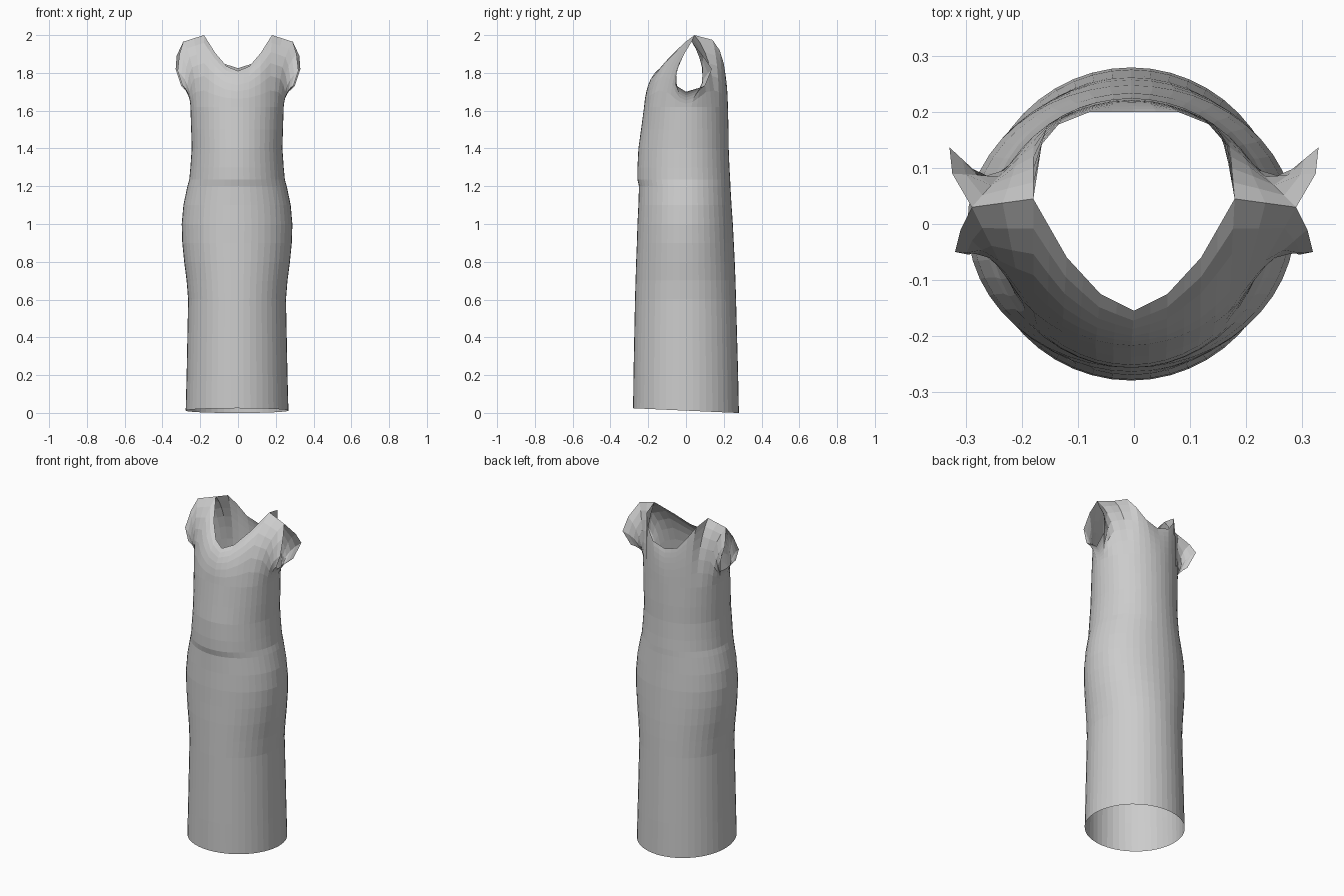
import bpy
import bmesh
from math import sin, cos, pi
from mathutils import Vector

default_cube = bpy.data.objects.get("Cube")
if default_cube:
    bpy.data.objects.remove(default_cube, do_unlink=True)

QUARTER = 12                # columns in a quarter turn
COLUMNS = 4 * QUARTER
CHEST = 1.62                # height where the yoke panels begin

# One plain fabric
fabric = bpy.data.materials.new("grey fabric")
fabric.use_nodes = True
fabric.diffuse_color = (0.6, 0.6, 0.6, 1)
fabric.node_tree.nodes["Principled BSDF"].inputs["Base Color"].default_value = fabric.diffuse_color

# Height, side half-width, front depth, back depth
skirt_profile = [
    (0, .272, .28, .28), (.2, .267, .278, .276), (.6, .259, .27, .265),
    (.7, .267, .267, .262), (.8, .28, .264, .258), (.9, .29, .26, .253),
    (1, .293, .257, .248), (1.1, .284, .252, .241), (1.2, .263, .249, .235),
]
bodice_profile = [
    (1.2, .263, .249, .235), (1.235, .253, .257, .234), (1.3, .247, .257, .23),
    (1.4, .24, .252, .226), (1.5, .243, .238, .225), (CHEST, .247, .222, .222),
]

# Upper edge by column: neckline, shoulder seam, then sleeve opening
front_rim = [
    (0, .0, -.155, 1.81), (2, .06, -.125, 1.835), (4, .12, -.06, 1.905),
    (6, .18, .045, 2), (8, .29, .03, 1.965), (9, .31, -.01, 1.9),
    (10, .32, -.05, 1.81), (11, .295, -.055, 1.735), (12, .268, 0, 1.7),
]
back_rim = [
    (0, .0, .2, 1.825), (2, .08, .2, 1.85), (4, .135, .178, 1.92),
    (5, .167, .14, 1.975), (6, .18, .045, 2), (8, .29, .03, 1.965),
    (9, .325, .09, 1.89), (10, .33, .137, 1.82), (11, .3, .1, 1.73),
    (12, .268, 0, 1.7),
]


def sample(table, key):
    """Linear lookup of the row at the given key."""
    for low, high in zip(table, table[1:]):
        if key <= high[0]:
            t = (key - low[0]) / (high[0] - low[0])
            return [a + (b - a) * t for a, b in zip(low[1:], high[1:])]
    return list(table[-1][1:])


def ring_point(profile, z, column):
    width, front, back = sample(profile, z)
    angle = 2 * pi * column / COLUMNS
    depth = front if cos(angle) > 0 else back
    return Vector((width * sin(angle) - .005, -depth * cos(angle), z))


def make_tube(bm, profile, heights):
    """Stack of closed rings joined by quads; returns the top ring."""
    previous = None
    for z in heights:
        ring = [bm.verts.new(ring_point(profile, z, c)) for c in range(COLUMNS)]
        if previous:
            for c in range(COLUMNS):
                n = (c + 1) % COLUMNS
                bm.faces.new((previous[c], previous[n], ring[n], ring[c]))
        previous = ring
    return previous


def finish(bm, name):
    bmesh.ops.remove_doubles(bm, verts=bm.verts, dist=.0005)
    bmesh.ops.recalc_face_normals(bm, faces=bm.faces)
    mesh = bpy.data.meshes.new(name)
    bm.to_mesh(mesh)
    bm.free()
    mesh.materials.append(fabric)
    obj = bpy.data.objects.new(name, mesh)
    bpy.context.collection.objects.link(obj)


# Skirt, with a hem that lifts slightly at the front
bm = bmesh.new()
hem = make_tube(bm, skirt_profile, [row[0] for row in skirt_profile])
for v in bm.verts:
    if v.co.z < .01:
        v.co.z = .012 - .045 * v.co.y
finish(bm, "skirt")

# Bodice: waist and bust rings, then yoke panels rising to the rim
bm = bmesh.new()
make_tube(bm, bodice_profile, [row[0] for row in bodice_profile])
STEPS = 6
for rim, is_back in ((front_rim, False), (back_rim, True)):
    for side in (1, -1):
        strips = []
        for i in range(QUARTER + 1):
            column = (2 * QUARTER - i) if is_back else i
            base = ring_point(bodice_profile, CHEST, side * column)
            top = Vector(sample(rim, i))
            top.x *= side
            # Bend each column so the cloth rises before turning inward
            bend = base.lerp(top, .15)
            bend.z = base.z + (top.z - base.z) * .72
            strip = []
            for k in range(STEPS + 1):
                t = k / STEPS
                p = base.lerp(bend, t).lerp(bend.lerp(top, t), t)
                strip.append(bm.verts.new(p))
            strips.append(strip)
        for a, b in zip(strips, strips[1:]):
            for k in range(STEPS):
                bm.faces.new((a[k], b[k], b[k + 1], a[k + 1]))
finish(bm, "bodice_with_cap_sleeves")
